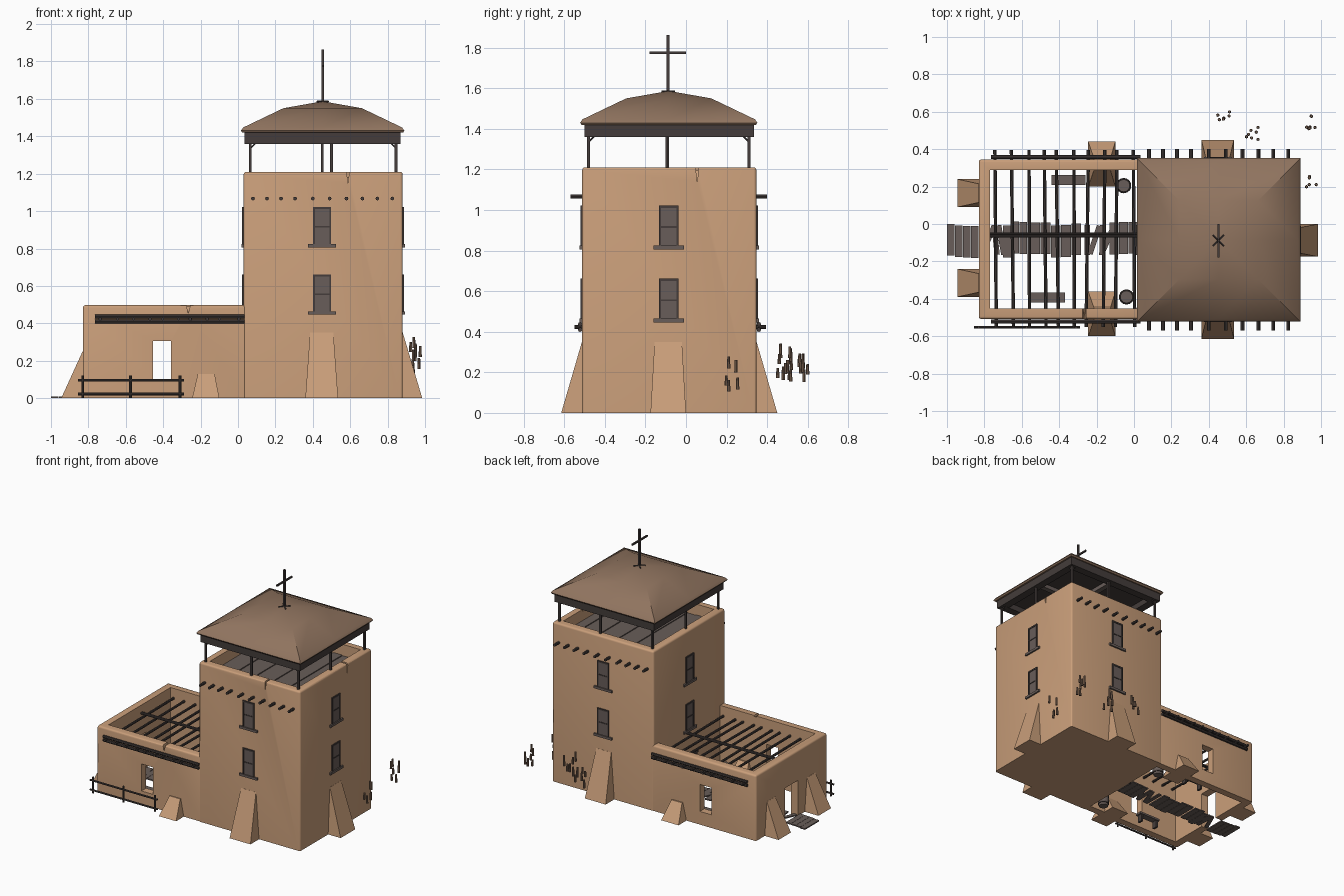
import bpy, bmesh, math, random
from mathutils import Vector, Matrix

if "Cube" in bpy.data.objects:
    bpy.data.objects.remove(bpy.data.objects["Cube"])
random.seed(4)


def material(name, rgb):
    m = bpy.data.materials.new(name)
    m.diffuse_color = (*rgb, 1)
    m.use_nodes = True
    m.node_tree.nodes["Principled BSDF"].inputs["Base Color"].default_value = m.diffuse_color
    return m


ADOBE = material("adobe tan", (0.59, 0.345, 0.195))
ROOF = material("roof brown", (0.28, 0.175, 0.115))
GREY = material("weathered grey wood", (0.14, 0.11, 0.1))
DARK = material("dark wood", (0.058, 0.046, 0.043))
PLANT = material("dry plant brown", (0.2, 0.125, 0.085))


def finish(name, bm, mat):
    bmesh.ops.recalc_face_normals(bm, faces=bm.faces)
    me = bpy.data.meshes.new(name)
    bm.to_mesh(me)
    bm.free()
    me.materials.append(mat)
    ob = bpy.data.objects.new(name, me)
    bpy.context.collection.objects.link(ob)
    return ob


def frustum(name, r0, z0, r1, z1, mat):
    """Tapered block between two rectangles (x0, x1, y0, y1)."""
    bm = bmesh.new()
    rings = [[bm.verts.new((r[i], r[j], z)) for i, j in ((0, 2), (1, 2), (1, 3), (0, 3))]
             for r, z in ((r0, z0), (r1, z1))]
    for ring in rings:
        bm.faces.new(ring)
    for i in range(4):
        k = (i + 1) % 4
        bm.faces.new((rings[0][i], rings[0][k], rings[1][k], rings[1][i]))
    return finish(name, bm, mat)


def block(name, x0, x1, y0, y1, z0, z1, mat):
    return frustum(name, (x0, x1, y0, y1), z0, (x0, x1, y0, y1), z1, mat)


def pole(name, a, b, r, mat, n=8, r2=None):
    a, b = Vector(a), Vector(b)
    bm = bmesh.new()
    bmesh.ops.create_cone(bm, cap_ends=True, segments=n, radius1=r, radius2=r2 or r,
                          depth=(b - a).length)
    rot = (b - a).to_track_quat('Z', 'Y').to_matrix().to_4x4()
    bm.transform(Matrix.Translation((a + b) / 2) @ rot)
    return finish(name, bm, mat)


def soften(ob, zmin):
    """Round the top and vertical edges of a mud wall."""
    bm = bmesh.new()
    bm.from_mesh(ob.data)
    edges = [e for e in bm.edges if max(v.co.z for v in e.verts) > zmin]
    bmesh.ops.bevel(bm, geom=edges, offset=0.014, segments=3, affect='EDGES', profile=0.5)
    bm.to_mesh(ob.data)
    bm.free()


def cut(ob, cutter):
    cutter.hide_render = True
    cutter.hide_viewport = True
    m = ob.modifiers.new("cut", 'BOOLEAN')
    m.object, m.operation, m.solver = cutter, 'DIFFERENCE', 'EXACT'


# Tower and nave walls
tower = block("tower_wall", 0.03, 0.88, -0.512, 0.347, 0, 1.21, ADOBE)
soften(tower, 1)
cut(tower, block("tower_roof_cutter", 0.085, 0.825, -0.457, 0.292, 1.11, 1.4, ADOBE))
cut(tower, frustum("front_crack_cutter", (0.586, 0.588, -0.6, -0.48), 1.15,
                   (0.58, 0.6, -0.6, -0.4), 1.25, ADOBE))
cut(tower, frustum("side_crack_cutter", (0.85, 1, 0.054, 0.056), 1.14,
                   (0.8, 1, 0.045, 0.065), 1.25, ADOBE))
nave = block("nave_wall", -0.83, 0.06, -0.508, 0.345, 0, 0.497, ADOBE)
soften(nave, 0.4)
cut(nave, block("nave_interior_cutter", -0.77, 0.2, -0.452, 0.29, -0.1, 0.7, ADOBE))
cut(nave, block("nave_window_cutter", -0.455, -0.358, -0.7, 0.6, 0.1, 0.305, ADOBE))
cut(nave, block("doorway_cutter", -0.95, -0.7, -0.16, 0.0, -0.1, 0.27, ADOBE))
cut(nave, frustum("nave_crack_cutter", (-0.267, -0.265, -0.6, -0.49), 0.455,
                  (-0.28, -0.25, -0.6, -0.42), 0.52, ADOBE))

# Sloping buttresses
frustum("tower_buttress_front", (0.36, 0.535, -0.615, -0.45), 0, (0.385, 0.51, -0.513, -0.48), 0.35, ADOBE)
frustum("tower_buttress_back", (0.36, 0.535, 0.28, 0.45), 0, (0.385, 0.51, 0.31, 0.348), 0.35, ADOBE)
frustum("tower_buttress_right", (0.8, 0.985, -0.175, 0.0), 0, (0.84, 0.881, -0.155, -0.02), 0.35, ADOBE)
for nm, yc in (("front", -0.48), ("back", 0.32)):
    frustum("nave_buttress_" + nm, (-0.245, -0.1, yc - 0.12, yc + 0.12), 0,
            (-0.215, -0.125, yc - 0.035, yc + 0.035), 0.13, ADOBE)
for nm, yc in (("front", -0.315), ("back", 0.165)):
    frustum("end_buttress_" + nm, (-0.945, -0.775, yc - 0.075, yc + 0.075), 0,
            (-0.831, -0.8, yc - 0.05, yc + 0.05), 0.25, ADOBE)

# Windows on all four tower faces (u along wall, n outward)
for side, cx, cy, ang in (("front", 0.45, -0.512, 0), ("right", 0.88, -0.085, 90),
                          ("back", 0.45, 0.347, 180), ("left", 0.03, -0.085, 270)):
    place = Matrix.Translation((cx, cy, 0)) @ Matrix.Rotation(math.radians(ang), 4, 'Z')
    for z in (0.46, 0.82):
        parts = [("pane", -0.045, 0.045, 0.004, z, z + 0.2, GREY),
                 ("sill", -0.075, 0.075, 0.012, z - 0.014, z + 0.004, GREY),
                 ("lintel", -0.048, 0.048, 0.008, z + 0.19, z + 0.202, DARK),
                 ("rail", -0.045, 0.045, 0.007, z + 0.092, z + 0.1, DARK)]
        parts += [("jamb", u - 0.005, u + 0.005, 0.008, z, z + 0.2, DARK) for u in (-0.043, 0.043)]
        for nm, u0, u1, n, z0, z1, mat in parts:
            block(f"{side}_window_{nm}", u0, u1, -n, 0.02, z0, z1, mat).matrix_world = place

# Tower roof beams, deck boards and belfry posts
for x in (0.08, 0.155, 0.23, 0.305, 0.4, 0.49, 0.58, 0.665, 0.745, 0.825):
    pole("tower_beam", (x, -0.57, 1.067), (x, 0.4, 1.067), 0.01, DARK)
for i in range(10):
    x = 0.087 + i * 0.0736
    block("deck_board", x, x + 0.07, -0.455, 0.29, 1.1, 1.125 + 0.004 * (i % 2), GREY)
for x, y in ((0.065, -0.48), (0.845, -0.48), (0.065, 0.31), (0.845, 0.31),
             (0.45, -0.48), (0.5, 0.31), (0.065, -0.09), (0.845, -0.095)):
    block("belfry_post", x - 0.007, x + 0.007, y - 0.007, y + 0.007, 1.18, 1.37, DARK)
for x, dx in ((0.065, 1), (0.845, -1)):
    for y, dy in ((-0.48, 1), (0.31, -1)):
        pole("post_brace", (x, y, 1.335), (x + dx * 0.03, y, 1.365), 0.004, DARK)
        pole("post_brace", (x, y, 1.335), (x, y + dy * 0.03, 1.365), 0.004, DARK)

# Eave frame and ceiling
for y in (-0.5, 0.275):
    block("eave_beam_long", 0.035, 0.87, y, y + 0.06, 1.36, 1.425, DARK)
for x in (0.035, 0.81):
    block("eave_beam_side", x, x + 0.06, -0.44, 0.275, 1.361, 1.424, DARK)
block("ceiling", 0.04, 0.865, -0.495, 0.33, 1.405, 1.422, DARK)
block("ceiling_beam_across", 0.43, 0.47, -0.44, 0.275, 1.375, 1.41, GREY)
block("ceiling_beam_along", 0.095, 0.81, -0.105, -0.065, 1.375, 1.409, GREY)

# Domed square roof: rings of corners and midpoints
bm = bmesh.new()
shape = [(-1, -1), (0, -1), (1, -1), (1, 0), (1, 1), (0, 1), (-1, 1), (-1, 0)]
rings = [[bm.verts.new((0.4525 + h * u, -0.085 + h * v, z)) for u, v in shape]
         for h, z in ((0.43, 1.42), (0.437, 1.43), (0.425, 1.447), (0.21, 1.55))]
for a, b in zip(rings, rings[1:]):
    for i in range(8):
        bm.faces.new((a[i], a[(i + 1) % 8], b[(i + 1) % 8], b[i]))
top = bm.verts.new((0.4525, -0.085, 1.587))
for i in range(8):
    bm.faces.new((rings[-1][i], rings[-1][(i + 1) % 8], top))
bm.faces.new(rings[0])
finish("domed_roof", bm, ROOF)

# Rooftop cross
block("cross_upright", 0.446, 0.459, -0.095, -0.082, 1.56, 1.863, DARK)
block("cross_arm", 0.447, 0.458, -0.18, 0.0, 1.77, 1.782, DARK)
for s in (-1, 1):
    pole("cross_foot", (0.4525 - 0.03, -0.088 - s * 0.03, 1.585), (0.4525 + 0.03, -0.088 + s * 0.03, 1.585), 0.005, DARK)

# Open nave rafters, ridge pair and outer rails
for x in (-0.74, -0.65, -0.56, -0.475, -0.41, -0.32, -0.25, -0.16, -0.095, 0.0):
    t = random.uniform(-0.007, 0.007)
    pole("nave_rafter", (x - t, -0.55, 0.423), (x + t, 0.395, 0.423), 0.009, DARK)
for y in (-0.066, -0.052):
    pole("nave_ridge_pole", (-0.79, y, 0.438), (0.04, y, 0.438), 0.007, DARK)
for y in (-0.522, 0.359):
    for z in (0.437, 0.41):
        pole("nave_outer_rail", (-0.765, y, z), (0.036, y, z), 0.011, DARK)

# Inner door to the tower
block("inner_door", 0.022, 0.04, -0.14, -0.03, 0, 0.25, GREY)
for y in (-0.155, -0.03):
    block("inner_door_jamb", 0.012, 0.04, y, y + 0.015, 0, 0.26, DARK)
block("inner_door_lintel", 0.01, 0.04, -0.165, -0.005, 0.26, 0.28, DARK)

# Plank path: neat runs with scattered boards between
for x0, x1, n in ((-1.0, -0.83, 4), (-0.7, -0.57, 3), (-0.555, -0.28, 5), (-0.13, 0.02, 3)):
    w = (x1 - x0) / n
    for i in range(n):
        s = random.uniform(-0.015, 0.015)
        block("path_plank", x0 + i * w, x0 + i * w + w * 0.96, -0.17 + s, 0.0 + s, 0, 0.009, GREY)
for cx in (-0.78, -0.74, -0.71, -0.25, -0.21, -0.17, -0.14):
    ob = block("loose_plank", -0.014, 0.014, -0.08, 0.08, 0.001, 0.01, GREY)
    ob.matrix_world = Matrix.Translation((cx, -0.085, 0)) @ Matrix.Rotation(random.uniform(-0.5, 0.5), 4, 'Z')

# Benches and barrels
for x, y in ((-0.35, 0.235), (-0.46, -0.393)):
    block("bench_seat", x - 0.09, x + 0.09, y - 0.026, y + 0.026, 0.055, 0.07, GREY)
    for s in (-0.07, 0.07):
        block("bench_leg", x + s - 0.008, x + s + 0.008, y - 0.02, y + 0.02, 0, 0.055, DARK)
for x, y in ((-0.055, 0.205), (-0.04, -0.39)):
    pole("barrel_lower", (x, y, 0), (x, y, 0.05), 0.033, GREY, 14, 0.041)
    pole("barrel_upper", (x, y, 0.05), (x, y, 0.1), 0.041, GREY, 14, 0.033)
    for z in (0.02, 0.08):
        pole("barrel_hoop", (x, y, z - 0.005), (x, y, z + 0.005), 0.04, DARK, 14)

# Front fence
for x in (-0.83, -0.575, -0.31):
    pole("fence_post", (x, -0.552, 0), (x, -0.552, 0.122), 0.007, DARK)
for z in (0.022, 0.095):
    pole("fence_rail", (-0.855, -0.552, z), (-0.29, -0.552, z), 0.007, DARK)

# Floating clumps of upright dry stems behind the tower
for cx, cy, zc, n in ((0.48, 0.575, 0.21, 6), (0.635, 0.485, 0.25, 7),
                      (0.955, 0.545, 0.24, 7), (0.955, 0.22, 0.19, 5)):
    for i in range(n):
        x, y = cx + random.uniform(-0.035, 0.035), cy + random.uniform(-0.04, 0.035)
        z, h = zc + random.uniform(-0.06, 0.06), random.uniform(0.02, 0.04)
        pole("dry_stem", (x, y, z - h), (x, y, z + h), 0.009, PLANT, 7, 0.007)

bpy.ops.object.select_all(action='DESELECT')
for ob in list(bpy.context.scene.objects):
    if not ob.hide_viewport:
        ob.select_set(True)
        bpy.context.view_layer.objects.active = ob
bpy.ops.object.shade_smooth_by_angle(angle=math.radians(30))
